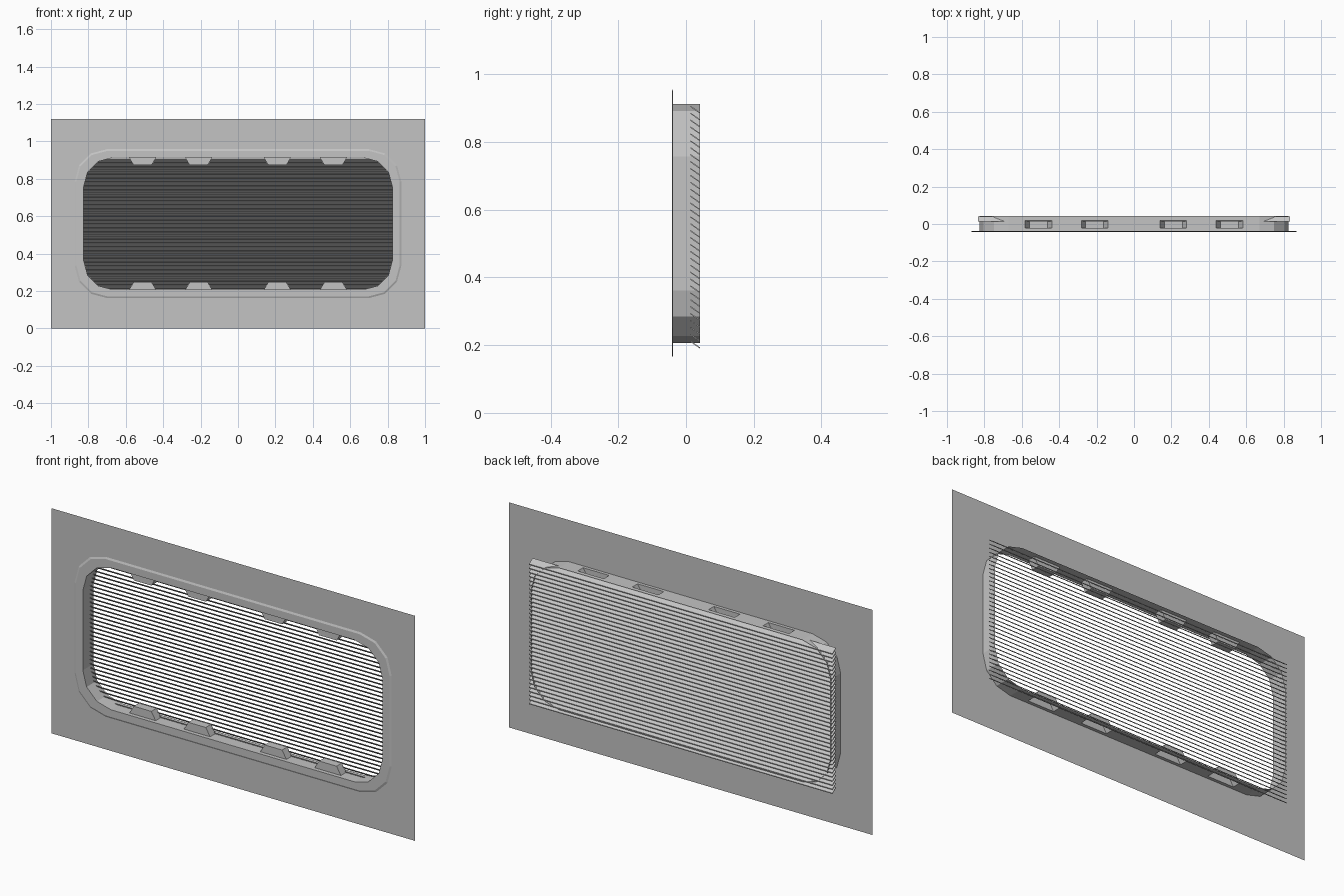
import bpy, bmesh, math

if "Cube" in bpy.data.objects:
    bpy.data.objects.remove(bpy.data.objects["Cube"])

grey = bpy.data.materials.new("plain grey")
grey.use_nodes = True
grey.diffuse_color = (0.55, 0.55, 0.55, 1)
grey.node_tree.nodes["Principled BSDF"].inputs["Base Color"].default_value = grey.diffuse_color

MID = 0.56               # height of the opening's centre
FRONT, BACK = -0.042, 0.042
WALL_X, WALL_Z, WALL_R = 0.825, 0.353, 0.155


def finish(name, bm):
    bmesh.ops.remove_doubles(bm, verts=bm.verts, dist=1e-5)
    bmesh.ops.recalc_face_normals(bm, faces=bm.faces)
    mesh = bpy.data.meshes.new(name)
    bm.to_mesh(mesh)
    bm.free()
    mesh.materials.append(grey)
    obj = bpy.data.objects.new(name, mesh)
    bpy.context.collection.objects.link(obj)
    return obj


def rounded_loop(bm, hx, hz, r, y):
    """Rounded rectangle facing the front, three flat segments per corner."""
    verts = []
    for q, (sx, sz) in enumerate([(1, 1), (-1, 1), (-1, -1), (1, -1)]):
        for i in range(4):
            a = math.radians(90 * q + 30 * i)
            verts.append(bm.verts.new((sx * (hx - r) + r * math.cos(a), y,
                                       MID + sz * (hz - r) + r * math.sin(a))))
    return verts


def bridge(bm, a, b, skip=()):
    n = len(a)
    for i in range(n):
        if i not in skip:
            bm.faces.new((a[i], a[(i + 1) % n], b[(i + 1) % n], b[i]))


def quad(bm, *points):
    bm.faces.new([bm.verts.new(p) for p in points])


# Flat surrounding panel with a rounded opening
bm = bmesh.new()
hole = rounded_loop(bm, 0.873, 0.398, 0.172, -0.038)
corners = [bm.verts.new((x, -0.038, z)) for x, z in ((1, 1.12), (-1, 1.12), (-1, 0), (1, 0))]
for q in range(4):
    for i in range(3):
        bm.faces.new((corners[q], hole[4 * q + i], hole[4 * q + i + 1]))
    bm.faces.new((corners[q], hole[4 * q + 3], hole[(4 * q + 4) % 16], corners[(q + 1) % 4]))
finish("wall_panel", bm)

# Thin flange with a chamfered rim
bm = bmesh.new()
rings = [rounded_loop(bm, *p) for p in (
    (WALL_X, WALL_Z, WALL_R, -0.038), (0.873, 0.398, 0.172, -0.038),
    (0.864, 0.389, 0.165, FRONT), (WALL_X, WALL_Z, WALL_R, FRONT))]
for a, b in zip(rings, rings[1:]):
    bridge(bm, a, b)
finish("flange", bm)

# Duct wall: ends and corners, then long sides with sunken clip pockets
bm = bmesh.new()
bridge(bm, rounded_loop(bm, WALL_X, WALL_Z, WALL_R, FRONT),
       rounded_loop(bm, WALL_X, WALL_Z, WALL_R, BACK), skip=(3, 11))
half = WALL_X - WALL_R
pockets = [-0.51, -0.21, 0.21, 0.51]
xs = [-half] + [c + s * 0.072 for c in pockets for s in (-1, 1)] + [half]
ys = [FRONT, -0.022, 0.02, BACK]
for s in (-1, 1):
    z, zi = MID + s * WALL_Z, MID + s * (WALL_Z - 0.04)
    for i in range(len(xs) - 1):
        x0, x1 = xs[i], xs[i + 1]
        for j in range(3):
            y0, y1 = ys[j], ys[j + 1]
            outer = [(x0, y0, z), (x1, y0, z), (x1, y1, z), (x0, y1, z)]
            if i % 2 == 0 or j != 1:
                quad(bm, *outer)
                continue
            n0, n1 = x0 + 0.024, x1 - 0.024
            inner = [(n0, y0, zi), (n1, y0, zi), (n1, y1, zi), (n0, y1, zi)]
            quad(bm, *inner)
            for k in range(4):
                m = (k + 1) % 4
                quad(bm, outer[k], outer[m], inner[m], inner[k])
finish("duct_wall", bm)

# Louvre slats, sloping down towards the back
bm = bmesh.new()
COUNT = 35
for i in range(COUNT):
    top = 0.213 + i * 0.694 / (COUNT - 1)
    section = [(0.014, top), (0.014, top - 0.004), (0.041, top - 0.023), (0.041, top - 0.019)]
    ends = [[bm.verts.new((x, y, z)) for y, z in section] for x in (-0.835, 0.835)]
    bridge(bm, *ends)
    bm.faces.new(ends[0])
    bm.faces.new(ends[1])
finish("louvre_slats", bm)
